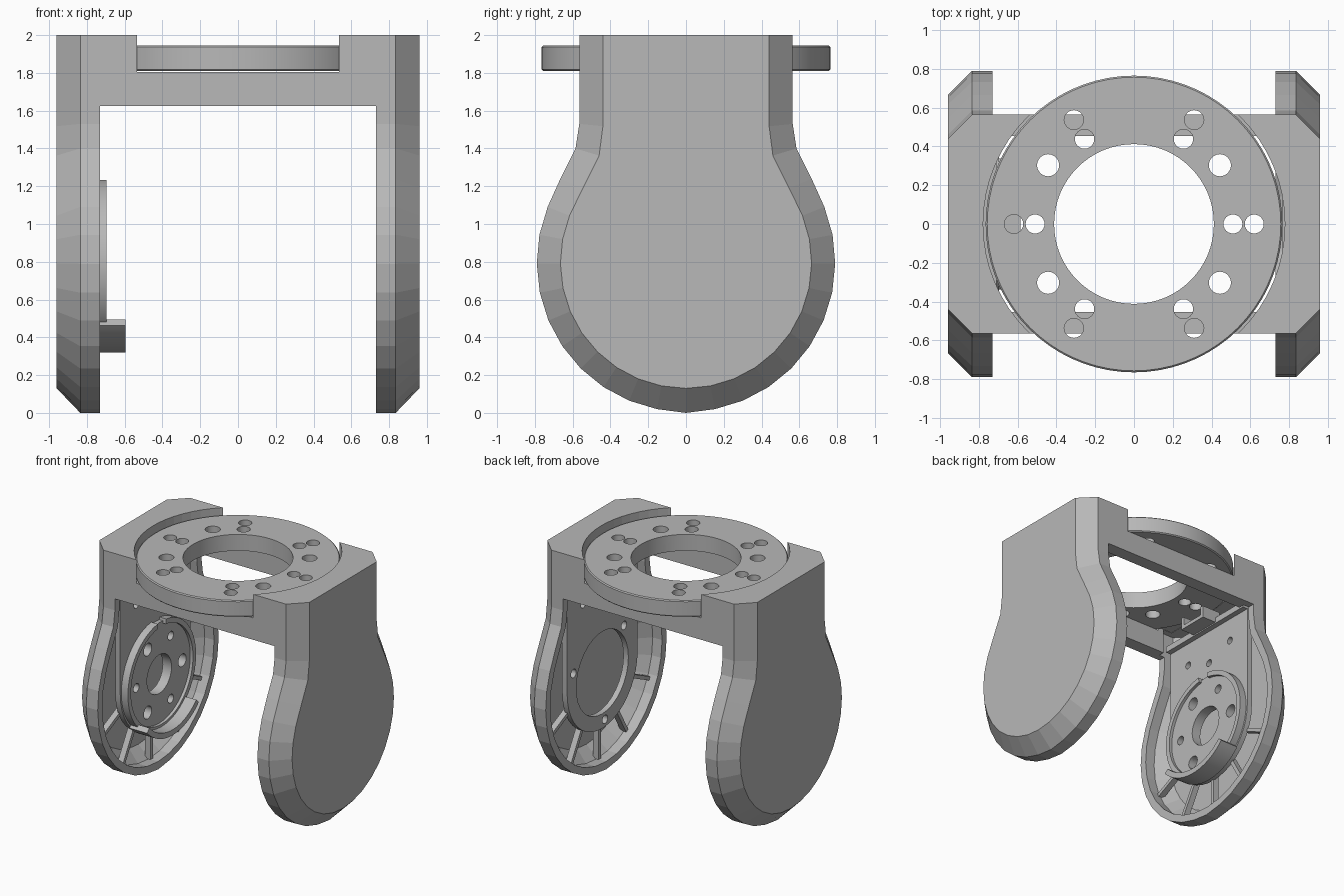
import bpy, bmesh, math
from math import cos, sin, radians

if "Cube" in bpy.data.objects:
    bpy.data.objects.remove(bpy.data.objects["Cube"])

grey = bpy.data.materials.new("plain grey")
grey.diffuse_color = (0.48, 0.48, 0.48, 1)
grey.use_nodes = True
grey.node_tree.nodes["Principled BSDF"].inputs["Base Color"].default_value = grey.diffuse_color
CZ = 0.79  # height of the pivot centre


def make(name, bm, smooth=False):
    bmesh.ops.recalc_face_normals(bm, faces=bm.faces)
    me = bpy.data.meshes.new(name)
    bm.to_mesh(me)
    bm.free()
    me.materials.append(grey)
    ob = bpy.data.objects.new(name, me)
    bpy.context.collection.objects.link(ob)
    if smooth:
        shade(ob)
    return ob


def shade(ob):
    bpy.ops.object.select_all(action='DESELECT')
    ob.select_set(True)
    bpy.context.view_layer.objects.active = ob
    bpy.ops.object.shade_smooth_by_angle(angle=radians(30))


def loft(bm, rings):
    """Skin equal-length closed rings and cap both ends."""
    vs = [[bm.verts.new(p) for p in r] for r in rings]
    n = len(vs[0])
    for a, b in zip(vs, vs[1:]):
        for i in range(n):
            j = (i + 1) % n
            bm.faces.new((a[i], a[j], b[j], b[i]))
    bm.faces.new(vs[0])
    bm.faces.new(vs[-1][::-1])


def prism_x(bm, pts, x0, x1):
    loft(bm, [[(x, y, z) for y, z in pts] for x in (x0, x1)])


def prism_z(bm, pts, z0, z1):
    loft(bm, [[(x, y, z) for x, y in pts] for z in (z0, z1)])


def box(bm, x0, x1, y0, y1, z0, z1):
    prism_x(bm, [(y0, z0), (y1, z0), (y1, z1), (y0, z1)], x0, x1)


def circle(r, cx=0, cy=0, n=32):
    return [(cx + r * cos(2 * math.pi * i / n), cy + r * sin(2 * math.pi * i / n)) for i in range(n)]


def arc_band(r0, r1, a0, a1, n=24):
    ang = [radians(a0 + (a1 - a0) * i / n) for i in range(n + 1)]
    return ([(r1 * cos(a), CZ + r1 * sin(a)) for a in ang] +
            [(r0 * cos(a), CZ + r0 * sin(a)) for a in reversed(ang)])


def boolean(ob, cutter, op='DIFFERENCE'):
    m = ob.modifiers.new("cut", 'BOOLEAN')
    m.operation, m.object, m.solver = op, cutter, 'EXACT'
    dg = bpy.context.evaluated_depsgraph_get()
    dg.update()
    me = bpy.data.meshes.new_from_object(ob.evaluated_get(dg))
    ob.modifiers.clear()
    ob.data = me
    bpy.data.objects.remove(cutter)


def outline(d, top):
    """Arm outline (neck flowing into a round lobe), inset by d."""
    half = [(.565 - d, top), (.565 - d, 1.53 - .1 * d), (.585 - d, 1.40 - .3 * d),
            (.665 - .95 * d, 1.24 - .4 * d)]
    for i in range(11):
        a = radians(22 - 112 * i / 10)
        half.append(((.79 - d) * cos(a), CZ + .005 + (.79 - d) * sin(a)))
    half[-1] = (0, half[-1][1] - .005 if d == 0 else half[-1][1])
    return half + [(-y, z) for y, z in half[-2::-1]]


def arm(name, s, sections, top):
    bm = bmesh.new()
    loft(bm, [[(s * x, y, z) for y, z in outline(d, top)] for x, d in sections])
    return make(name, bm)


# Frame: two chamfered arms joined by a bridge, then hollowed
bm = bmesh.new()
box(bm, -.8, .8, -.565, .565, 1.625, 2)
frame = make("frame", bm)
for s in (-1, 1):
    boolean(frame, arm("arm", s, [(.73, 0), (.835, 0), (.96, .125)], 2), 'UNION')
for s in (-1, 1):
    boolean(frame, arm("cavity", s, [(.68, .06), (.815, .06), (.91, .155)], 1.83))
bm = bmesh.new()
box(bm, -.76, .76, -.455, .455, 1.5, 1.832)
boolean(frame, make("bridge_cavity", bm))
bm = bmesh.new()
prism_z(bm, circle(.778, n=64), 1.806, 2.2)
boolean(frame, make("seat_cutter", bm))

# Mounting ring on top with bolt holes
bm = bmesh.new()
h = .765
loft(bm, [[(x, y, z) for x, y in circle(r, n=72)]
          for r, z in ((h - .008, 1.81), (h, 1.818), (h, 1.937), (h - .008, 1.945))])
ring = make("mounting_ring", bm)
bm = bmesh.new()
prism_z(bm, circle(.412, n=64), 1.7, 2.1)
for sx in (-1, 1):
    for x in (.51, .62):
        prism_z(bm, circle(.049, sx * x, 0, 24), 1.7, 2.1)
    for sy in (-1, 1):
        for x, y, r in ((.443, .303, .057), (.255, .438, .05), (.31, .537, .05)):
            prism_z(bm, circle(r, sx * x, sy * y, 24), 1.7, 2.1)
boolean(ring, make("ring_holes", bm))
shade(ring)


def inner_plate(name, x0, x1, hole, bolt_r, bolts):
    """Inner plate with a straight top, a round bottom and holes."""
    n = 20
    pts = [(.46 * cos(math.pi * i / n), CZ - .46 * sin(math.pi * i / n)) for i in range(n + 1)]
    bm = bmesh.new()
    prism_x(bm, [(.46, 1.66)] + pts + [(-.46, 1.66)], x0, x1)
    ob = make(name, bm)
    bm = bmesh.new()
    prism_x(bm, circle(hole, 0, CZ), x0 - .1, x1 + .1)
    for a, r in bolts:
        prism_x(bm, circle(r, bolt_r * cos(radians(a)), CZ + bolt_r * sin(radians(a)), 16), x0 - .1, x1 + .1)
    for y, z in ((-.25, 1.45), (.25, 1.45), (0, 1.36)):
        prism_x(bm, circle(.03, y, z, 16), x0 - .1, x1 + .1)
    boolean(ob, make("plate_holes", bm))
    shade(ob)
    return ob


# Inner plates, one with a drive hub and one with a bearing opening
hub_bolts = [(a, .052 if a % 120 == 0 else .036) for a in range(0, 360, 60)]
inner_plate("drive_plate", -.80, -.755, .16, .30, hub_bolts)
inner_plate("bearing_plate", .765, .81, .34, .40, [(20, .035), (135, .035), (265, .035)])

# Drive hub: drilled disc, broken rim and lower guard
bm = bmesh.new()
prism_x(bm, circle(.425, 0, CZ, 48), -.756, -.72)
hub = make("drive_hub", bm)
bm = bmesh.new()
prism_x(bm, circle(.16, 0, CZ), -.9, -.6)
for a, r in hub_bolts:
    prism_x(bm, circle(r, .3 * cos(radians(a)), CZ + .3 * sin(radians(a)), 16), -.9, -.6)
boolean(hub, make("hub_holes", bm))
shade(hub)
bm = bmesh.new()
prism_x(bm, arc_band(.405, .445, 97, 443, 56), -.756, -.695)
make("hub_rim", bm, True)
bm = bmesh.new()
prism_x(bm, arc_band(.425, .47, -136, -44), -.756, -.595)
make("hub_guard", bm, True)

# Cable bracket at the top of the drive plate
bm = bmesh.new()
box(bm, -.80, -.71, -.46, .46, 1.64, 1.69)
box(bm, -.75, -.585, -.13, .13, 1.65, 1.68)
for y in (-.13, .10):
    box(bm, -.75, -.585, y, y + .03, 1.68, 1.75)
make("cable_bracket", bm)

# Stiffening ribs radiating to the arm walls
for s, side in ((-1, "left"), (1, "right")):
    bm = bmesh.new()
    for a in (-155, -120, -90, -60, -25):
        c, t = cos(radians(a)), sin(radians(a))
        pts = [(r * c - w * t, CZ + r * t + w * c)
               for r, w in ((.42, -.015), (.72, -.015), (.72, .015), (.42, .015))]
        prism_x(bm, pts, s * .79, s * .84)
    make(side + "_ribs", bm)
